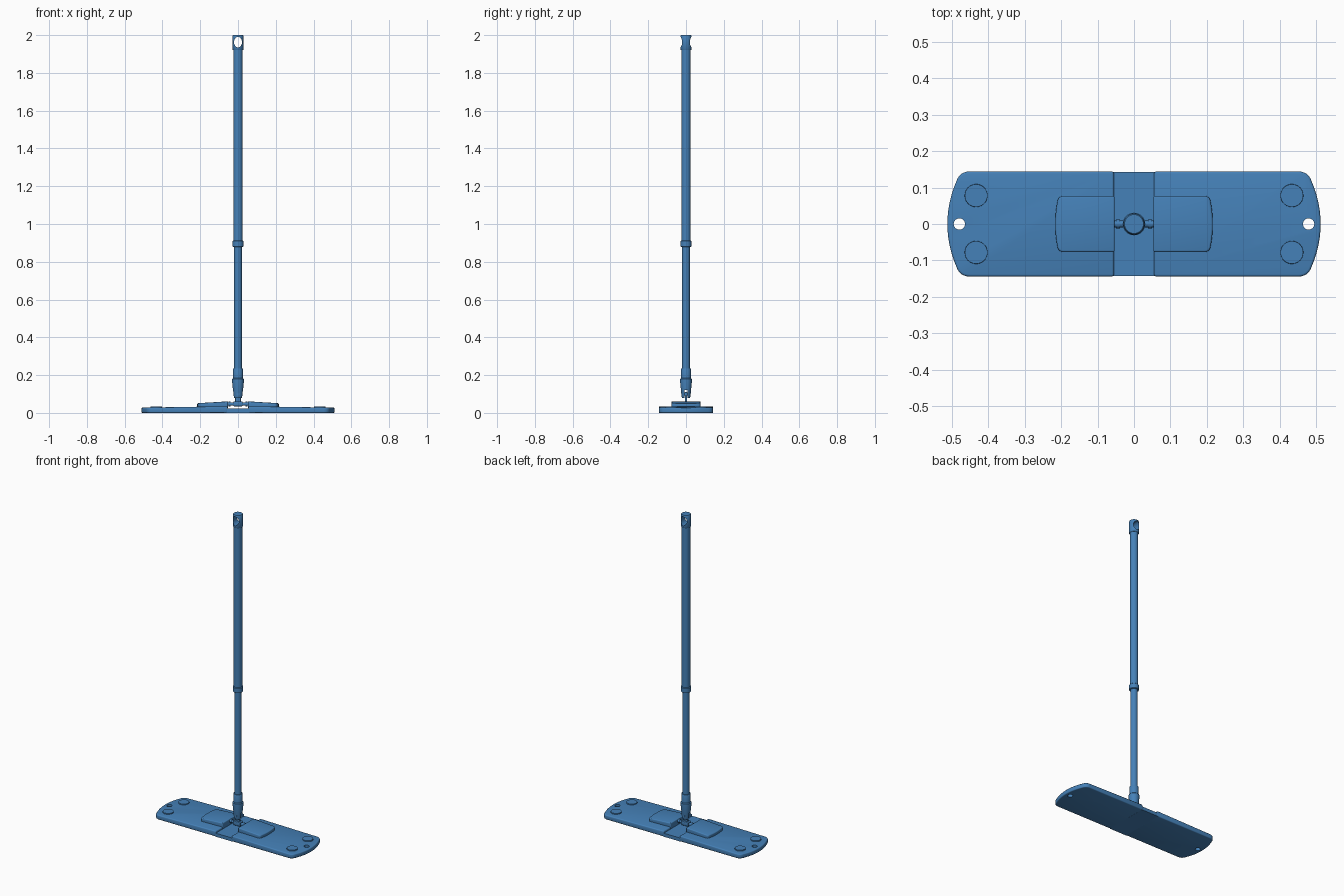
import bpy, bmesh, math
from mathutils import Matrix

if "Cube" in bpy.data.objects:
    bpy.data.objects.remove(bpy.data.objects["Cube"])

mat = bpy.data.materials.new("steel blue")
mat.diffuse_color = (0.06, 0.22, 0.48, 1)
mat.use_nodes = True
mat.node_tree.nodes["Principled BSDF"].inputs["Base Color"].default_value = mat.diffuse_color


def finish(name, bm, bevel=0, smooth=True):
    bmesh.ops.recalc_face_normals(bm, faces=bm.faces)
    me = bpy.data.meshes.new(name)
    bm.to_mesh(me)
    bm.free()
    ob = bpy.data.objects.new(name, me)
    bpy.context.collection.objects.link(ob)
    me.materials.append(mat)
    bpy.ops.object.select_all(action='DESELECT')
    ob.select_set(True)
    bpy.context.view_layer.objects.active = ob
    if bevel:
        m = ob.modifiers.new("bevel", 'BEVEL')
        m.width, m.segments, m.limit_method = bevel, 3, 'ANGLE'
        m.angle_limit = math.radians(50)
        bpy.ops.object.modifier_apply(modifier=m.name)
    if smooth:
        bpy.ops.object.shade_smooth_by_angle(angle=math.radians(35))
    return ob


def prism(name, outline, z0, z1, bevel=0, top=None):
    """Extrude an xy outline; top(x) may replace the upper height."""
    bm = bmesh.new()
    lo = [bm.verts.new((x, y, z0)) for x, y in outline]
    hi = [bm.verts.new((x, y, top(x) if top else z1)) for x, y in outline]
    n = len(lo)
    bm.faces.new(lo[::-1])
    bm.faces.new(hi)
    for i in range(n):
        bm.faces.new((lo[i], lo[(i + 1) % n], hi[(i + 1) % n], hi[i]))
    return finish(name, bm, bevel)


def lathe(name, profile, seg=32):
    """Spin (radius, z) points about the z axis, closing both ends."""
    bm = bmesh.new()
    rings = [[bm.verts.new((r * math.cos(2 * math.pi * i / seg),
                            r * math.sin(2 * math.pi * i / seg), z))
              for i in range(seg)] for r, z in profile]
    for a, b in zip(rings, rings[1:]):
        for i in range(seg):
            j = (i + 1) % seg
            bm.faces.new((a[i], a[j], b[j], b[i]))
    bm.faces.new(rings[0][::-1])
    bm.faces.new(rings[-1])
    return finish(name, bm)


def cyl(name, r, depth, loc, axis='Z', r2=None, seg=32):
    rot = {'Z': Matrix(), 'X': Matrix.Rotation(math.pi / 2, 4, 'Y'),
           'Y': Matrix.Rotation(math.pi / 2, 4, 'X')}[axis]
    bm = bmesh.new()
    bmesh.ops.create_cone(bm, cap_ends=True, segments=seg, radius1=r,
                          radius2=r if r2 is None else r2, depth=depth,
                          matrix=Matrix.Translation(loc) @ rot)
    return finish(name, bm)


def box(name, size, loc, bevel=0):
    bm = bmesh.new()
    bmesh.ops.create_cube(bm, size=1, matrix=Matrix.Translation(loc)
                          @ Matrix.Diagonal((*size, 1)))
    return finish(name, bm, bevel)


def cut(ob, cutter):
    m = ob.modifiers.new("cut", 'BOOLEAN')
    m.operation, m.solver, m.object = 'DIFFERENCE', 'EXACT', cutter
    bpy.ops.object.select_all(action='DESELECT')
    ob.select_set(True)
    bpy.context.view_layer.objects.active = ob
    bpy.ops.object.modifier_apply(modifier=m.name)
    bpy.data.objects.remove(cutter)
    bpy.ops.object.shade_smooth_by_angle(angle=math.radians(35))


def end_outline(x0, x_end, bulge, hy, r):
    """Outline with straight inner edge, rounded corners and bowed outer end."""
    pts = []
    for i in range(7):
        a = -math.pi / 2 + math.radians(75) * i / 6
        pts.append((x_end - bulge - r + r * math.cos(a), -hy + r + r * math.sin(a)))
    y_c = abs(pts[-1][1])
    x_c = pts[-1][0]
    pts += [(x_c + (x_end - x_c) * (1 - (t / 6) ** 2), y_c * t / 6)
            for t in range(-5, 6)]
    pts += [(x, -y) for x, y in pts[:7][::-1]]
    return [(x0, -hy)] + pts + [(x0, hy)]


# Flat head: thin middle strip joining two thicker wings
box("middle_strip", (0.12, 0.286, 0.022), (0, 0, 0.011))
wing_shape = end_outline(0.055, 0.512, 0.024, 0.144, 0.035)
pad_shape = end_outline(0.053, 0.216, 0.006, 0.077, 0.016)
for s, side in ((1, "right"), (-1, "left")):
    wing = prism("wing_" + side, [(s * x, y) for x, y in wing_shape], 0, 0,
                 0.006, lambda x: 0.036 - 0.008 * abs(x) / 0.5)
    # Hanging hole near the tip
    cut(wing, cyl("hole_cutter", 0.0155, 0.2, (s * 0.479, 0, 0.02)))
    # Raised pad that carries the hinge
    prism("hinge_pad_" + side, [(s * x, y) for x, y in pad_shape], 0.025, 0,
          0.005, lambda x: 0.061 - 0.06 * (abs(x) - 0.053))
    # Round buttons
    for t, end in ((1, "back"), (-1, "front")):
        cyl(f"button_{side}_{end}", 0.032, 0.012, (s * 0.433, t * 0.078, 0.029),
            r2=0.031)
    # Hinge pin and its collar
    cyl("hinge_pin_" + side, 0.009, 0.05, (s * 0.037, 0, 0.047), 'X', seg=20)
    cyl("pin_collar_" + side, 0.012, 0.01, (s * 0.044, 0, 0.047), 'X', seg=20)

# Universal joint: block on the pin, thin lug above, cross pin
box("joint_block", (0.05, 0.034, 0.026), (0, 0, 0.048), 0.004)
box("joint_lug", (0.03, 0.012, 0.06), (0, 0, 0.08), 0.002)
cyl("cross_pin", 0.009, 0.05, (0, 0, 0.1), 'Y', seg=20)

# Socket, slotted at the bottom for the lug
socket = lathe("socket", [(0.021, 0.078), (0.024, 0.09), (0.031, 0.165),
                          (0.031, 0.18), (0.027, 0.184), (0.027, 0.23),
                          (0.025, 0.235)])
cut(socket, box("slot_cutter", (0.1, 0.014, 0.07), (0, 0, 0.085)))

# Telescopic handle
lathe("lower_pole", [(0.021, 0.2), (0.021, 0.9)])
lathe("collar", [(0.026, 0.878), (0.029, 0.881), (0.029, 0.909), (0.026, 0.912)])
lathe("upper_pole", [(0.0245, 0.9), (0.0245, 1.93)])

# End cap with a tall oval hanging hole
cap = lathe("end_cap", [(0.027, 1.92), (0.029, 1.923), (0.029, 1.995), (0.026, 2.0)])
hole = cyl("cap_cutter", 0.021, 0.2, (0, 0, 0), 'Y')
hole.data.transform(Matrix.Translation((0, 0, 1.963)) @ Matrix.Diagonal((1, 1, 1.35, 1)))
cut(cap, hole)
# Stop the pole below the hole
for v in bpy.data.objects["upper_pole"].data.vertices:
    v.co.z = min(v.co.z, 1.928)
